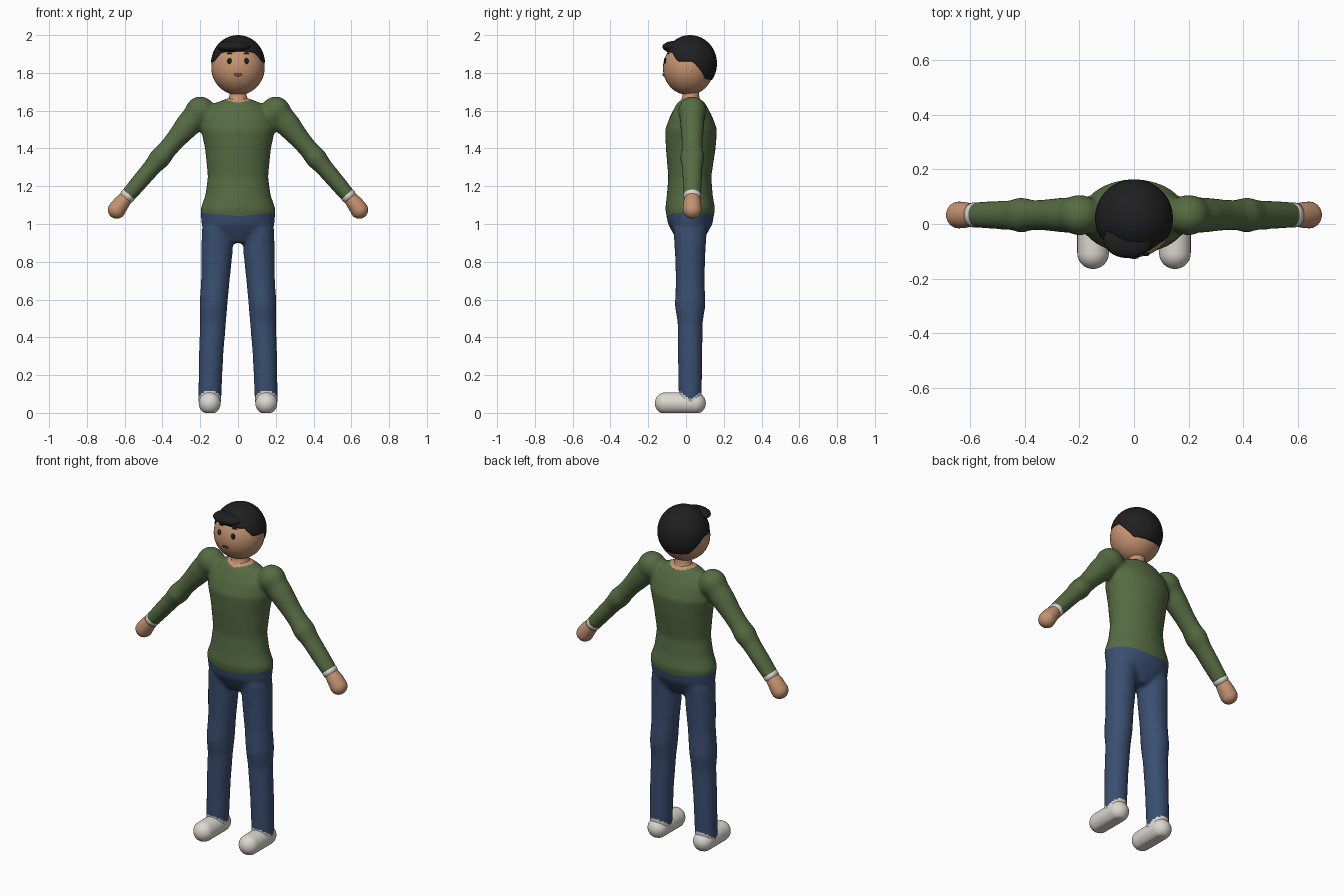
import bpy, bmesh, math
from mathutils import Vector, Matrix

cube = bpy.data.objects.get("Cube")
if cube:
    bpy.data.objects.remove(cube)


def material(name, rgb):
    m = bpy.data.materials.new(name)
    m.use_nodes = True
    m.diffuse_color = (*rgb, 1)
    m.node_tree.nodes["Principled BSDF"].inputs["Base Color"].default_value = (*rgb, 1)
    return m


SKIN = material("skin", (0.56, 0.29, 0.165))
GREEN = material("sweater green", (0.093, 0.148, 0.055))
DENIM = material("denim blue", (0.042, 0.078, 0.165))
BLACK = material("hair black", (0.014, 0.014, 0.014))
WHITE = material("off white", (0.72, 0.69, 0.63))
LIP = material("lip brown", (0.32, 0.14, 0.09))

X, Y, Z = Vector((1, 0, 0)), Vector((0, 1, 0)), Vector((0, 0, 1))


def loft(bm, rings, u, v, sides=32):
    """Closed tube through (centre, radius along u, radius along v) rings."""
    loops = []
    for c, ru, rv in rings:
        angles = [2 * math.pi * i / sides for i in range(sides)]
        loops.append([bm.verts.new(Vector(c) + u * ru * math.cos(a) + v * rv * math.sin(a)) for a in angles])
    for a, b in zip(loops, loops[1:]):
        for i in range(sides):
            j = (i + 1) % sides
            bm.faces.new((a[i], a[j], b[j], b[i]))
    bm.faces.new(loops[0][::-1])
    bm.faces.new(loops[-1])


def ball(bm, centre, radii):
    m = Matrix.Translation(centre) @ Matrix.Diagonal((*radii, 1))
    bmesh.ops.create_uvsphere(bm, u_segments=40, v_segments=24, radius=1, matrix=m)


def finish(name, bm, *mats):
    bmesh.ops.recalc_face_normals(bm, faces=bm.faces)
    for f in bm.faces:
        f.smooth = True
    mesh = bpy.data.meshes.new(name)
    bm.to_mesh(mesh)
    bm.free()
    for m in mats:
        mesh.materials.append(m)
    ob = bpy.data.objects.new(name, mesh)
    bpy.context.collection.objects.link(ob)
    return ob


def blob(name, centre, radii, mat):
    bm = bmesh.new()
    ball(bm, centre, radii)
    return finish(name, bm, mat)


def tube(name, rings, u, v, mat):
    bm = bmesh.new()
    loft(bm, rings, u, v)
    return finish(name, bm, mat)


# Clothed body: torso, legs and sleeves fused into one soft skin
body = bmesh.new()
torso = [(1.667, .055, .027, .045), (1.637, .13, .027, .077), (1.57, .187, .027, .112),
         (1.5, .197, .027, .138), (1.4, .175, .025, .132), (1.25, .16, .02, .114),
         (1.15, .174, .02, .122), (1.08, .2, .022, .132), (1.0, .194, .022, .118),
         (.95, .165, .022, .09), (.9, .06, .022, .06)]
loft(body, [((0, y, z), rx, ry) for z, rx, y, ry in torso], X, Y)

leg = [(.98, .11, .08, .09), (.85, .112, .084, .081), (.7, .12, .076, .076), (.57, .13, .074, .082),
       (.48, .132, .069, .067), (.3, .143, .065, .065), (.05, .15, .061, .061)]
arm = [(-.03, .068, .07), (.1, .064, .067), (.2, .057, .054), (.27, .056, .051), (.33, .066, .058),
       (.39, .055, .048), (.5, .052, .045), (.596, .047, .041)]


def arm_frame(side):
    d = Vector((side * .648, 0, -.761))
    return Vector((side * .2, .033, 1.6)), d, d.cross(Y)


for side in (-1, 1):
    loft(body, [((side * x, .022, z), rx, ry) for z, x, rx, ry in leg], X, Y)
    start, d, v = arm_frame(side)
    loft(body, [(start + d * s, ra, rb) for s, ra, rb in arm], Y, v)
    ball(body, (side * .2, .033, 1.597), (.079, .075, .079))

clothes = finish("sweater_and_jeans", body, GREEN, DENIM, SKIN, WHITE)
remesh = clothes.modifiers.new("fuse", 'REMESH')
remesh.mode = 'VOXEL'
remesh.voxel_size = .01
soften = clothes.modifiers.new("soften", 'SMOOTH')
soften.factor = .5
soften.iterations = 14
baked = bpy.data.meshes.new_from_object(clothes.evaluated_get(bpy.context.evaluated_depsgraph_get()))
clothes.modifiers.clear()

# Cut a hem that rises to each side, then colour hem, collar and shoe tops
bm = bmesh.new()
bm.from_mesh(baked)
for side in (-1, 1):
    faces = [f for f in bm.faces if f.calc_center_median().x * side > 0 and abs(f.calc_center_median().x) < .3]
    edges = {e for f in faces for e in f.edges}
    verts = {p for f in faces for p in f.verts}
    bmesh.ops.bisect_plane(bm, geom=[*verts, *edges, *faces], plane_co=(0, 0, 1.041),
                           plane_no=(-.1 * side, 0, 1))
for f in bm.faces:
    c = f.calc_center_median()
    f.smooth = True
    f.material_index = 0
    if c.z < 1.041 + .1 * abs(c.x) and abs(c.x) < .3:
        f.material_index = 1
    if (c - Vector((0, .025, 1.695))).length < .083:
        f.material_index = 2
    if c.z < .07 + .75 * abs(c.y - .022):
        f.material_index = 3
bm.to_mesh(clothes.data)
bm.free()
bpy.data.meshes.remove(baked)

# Hands, cuffs and shoes
for side, label in ((1, "left"), (-1, "right")):
    start, d, v = arm_frame(side)
    at = lambda s: start + d * s
    tube(label + "_cuff", [(at(.57), .04, .035), (at(.587), .046, .041), (at(.607), .045, .04),
                           (at(.61), .036, .03)], Y, v, WHITE)
    hand = [(at(.57), .034, .03), (at(.61), .042, .037), (at(.645), .047, .043)]
    for i in range(9):
        a = math.pi / 2 * i / 8.2
        tip = at(.682 + .047 * math.sin(a)) - Z * .006
        hand.append((tip, .049 * math.cos(a), .047 * math.cos(a)))
    tube(label + "_hand", hand, Y, v, SKIN)

    shoe = bmesh.new()
    rings = []
    for i in range(17):
        a = -math.pi / 2 + math.pi * (i + .15) / 16.3
        r = .058 * math.cos(a)
        y = (-.107 if i < 8 else .047) + .058 * math.sin(a)
        rings.append(((side * .15, y, .051), r, r))
        if i == 8:
            rings.insert(-1, ((side * .15, -.107, .051), .058, .058))
    loft(shoe, rings, X, Z)
    for vert in shoe.verts:
        vert.co.z = max(vert.co.z, 0)  # flat sole
    finish(label + "_shoe", shoe, WHITE)

# Neck with a wider base showing in the collar
neck = [(1.58, .075), (1.635, .07), (1.65, .062), (1.662, .051), (1.68, .046), (1.73, .046)]
tube("neck", [((0, .025, z), r, r * .95) for z, r in neck], X, Y, SKIN)

# Head and face
HEAD, HR = Vector((0, .012, 1.826)), Vector((.141, .134, .143))
blob("head", HEAD, HR, SKIN)


def face_point(x, z):
    k = 1 - (x / HR.x) ** 2 - ((z - HEAD.z) / HR.z) ** 2
    return Vector((x, HEAD.y - HR.y * math.sqrt(k), z))


for side, label in ((1, "left"), (-1, "right")):
    blob(label + "_eye", face_point(side * .045, 1.863), (.012, .007, .017), BLACK)
    blob(label + "_eye_glint", face_point(side * .045 + .004, 1.869) - Y * .006, (.003, .002, .003), WHITE)
    blob(label + "_eyebrow", face_point(side * .043, 1.903), (.017, .006, .004), BLACK)
    blob(label + "_ear", (side * .134, .025, 1.82), (.007, .014, .02), SKIN)
blob("mouth", face_point(0, 1.79), (.019, .007, .008), LIP)
blob("lip_line", face_point(0, 1.796) - Y * .003, (.018, .006, .002), BLACK)

# Hair cap: a dome whose lower edge follows the hairline around the head
HAIR, CR = Vector((0, .022, 1.85)), Vector((.143, .142, .15))
hairline = [(0, 1.915), (45, 1.908), (63, 1.86), (96, 1.86), (110, 1.825), (132, 1.768), (180, 1.762)]


def hair_edge(angle):
    for (a0, z0), (a1, z1) in zip(hairline, hairline[1:]):
        if angle <= a1:
            return z0 + (z1 - z0) * (angle - a0) / (a1 - a0)
    return hairline[-1][1]


cap = bmesh.new()
N, ROWS = 72, 18
top = cap.verts.new(HAIR + Z * CR.z)
columns = []
for i in range(N):
    a = 2 * math.pi * i / N
    low = math.acos((hair_edge(180 - abs(180 - 360 * i / N)) - HAIR.z) / CR.z)
    column = []
    for r in range(1, ROWS + 2):
        p = low * min(r, ROWS) / ROWS
        s = math.sin(p) * (.86 if r > ROWS else 1)  # last row turns under
        offset = Vector((CR.x * s * math.sin(a), -CR.y * s * math.cos(a), CR.z * math.cos(p)))
        column.append(cap.verts.new(HAIR + offset))
    columns.append(column)
for i in range(N):
    a, b = columns[i], columns[(i + 1) % N]
    cap.faces.new((top, a[0], b[0]))
    for r in range(ROWS):
        cap.faces.new((a[r], a[r + 1], b[r + 1], b[r]))
finish("hair", cap, BLACK)

# Fringe swept forward, slightly to one side
blob("fringe", (-.022, -.059, 1.938), (.09, .066, .031), BLACK)
